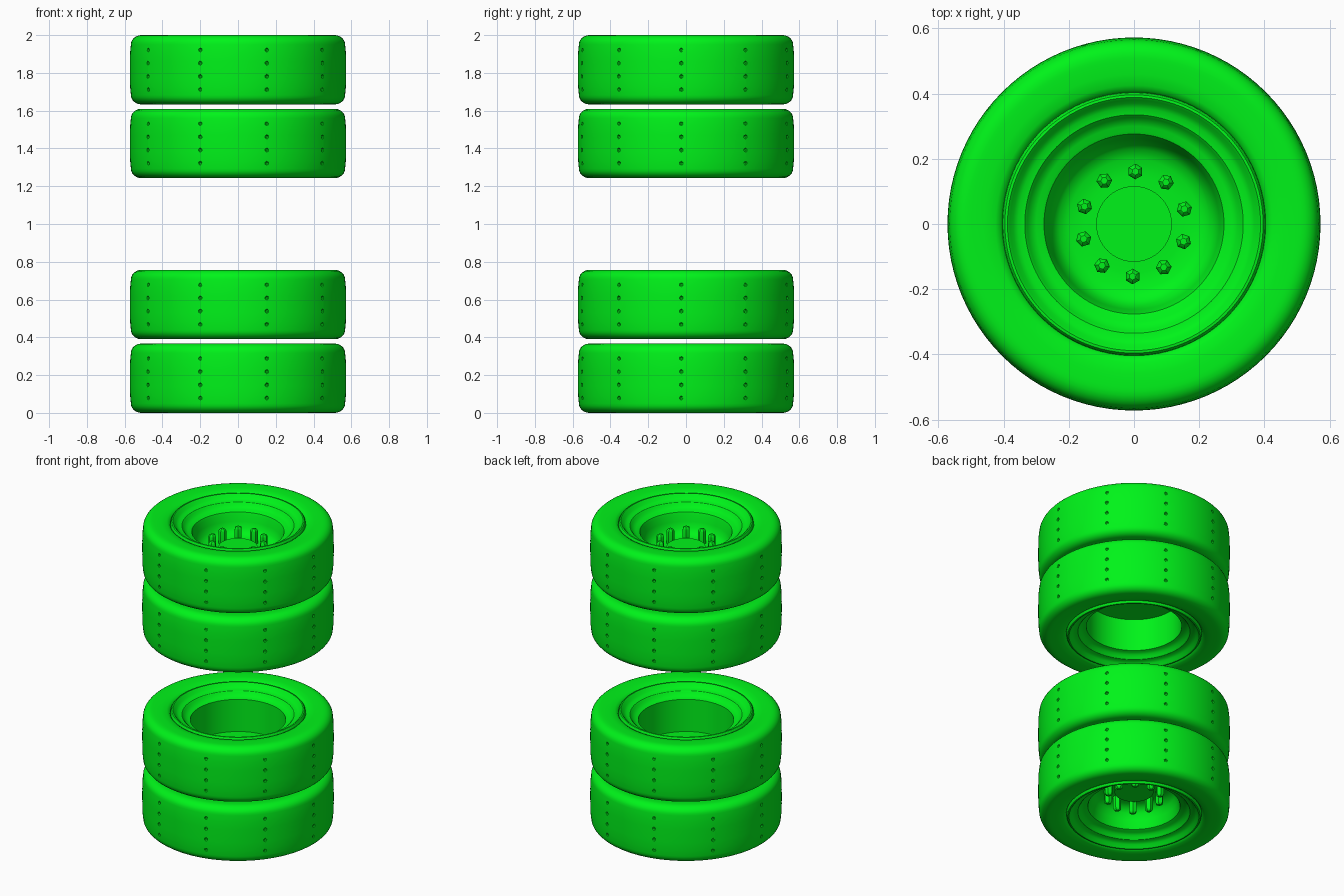
import bpy, bmesh, math
from mathutils import Matrix

if "Cube" in bpy.data.objects:
    bpy.data.objects.remove(bpy.data.objects["Cube"])

W, R = 0.367, 0.572          # tyre width and radius
green = bpy.data.materials.new("green")
green.diffuse_color = (0.0, 0.9, 0.01, 1)
green.use_nodes = True
green.node_tree.nodes["Principled BSDF"].inputs["Base Color"].default_value = green.diffuse_color


def make_object(name, bm):
    bmesh.ops.recalc_face_normals(bm, faces=bm.faces)
    me = bpy.data.meshes.new(name)
    bm.to_mesh(me)
    bm.free()
    me.materials.append(green)
    ob = bpy.data.objects.new(name, me)
    bpy.context.collection.objects.link(ob)
    return ob


def lathe(name, profile, closed, seg=96):
    """Spin an (r, z) profile around z."""
    bm = bmesh.new()
    vs = [bm.verts.new((r, 0, z)) for r, z in profile]
    pairs = list(zip(vs, vs[1:]))
    if closed:
        pairs.append((vs[-1], vs[0]))
    es = [bm.edges.new(p) for p in pairs]
    bmesh.ops.spin(bm, geom=vs + es, cent=(0, 0, 0), axis=(0, 0, 1),
                   angle=2 * math.pi, steps=seg)
    bmesh.ops.remove_doubles(bm, verts=bm.verts, dist=1e-5)
    return make_object(name, bm)


def place(source, name, z, flip):
    """Copy a part to height z, mirrored vertically if flip is set."""
    me = source.data.copy()
    me.transform(Matrix.Diagonal((1, 1, -1 if flip else 1, 1)))
    if flip:
        me.flip_normals()
    ob = bpy.data.objects.new(name, me)
    ob.location.z = z
    bpy.context.collection.objects.link(ob)
    bpy.ops.object.select_all(action='DESELECT')
    ob.select_set(True)
    bpy.context.view_layer.objects.active = ob
    bpy.ops.object.shade_smooth_by_angle(angle=math.radians(35))


# Tyre: outer face at z = 0, back at z = -W
half = [(0.400, -0.03), (0.409, -0.014), (0.425, -0.006), (0.46, -0.001), (0.50, 0)]
half += [(0.512 + 0.055 * math.sin(a), -0.050 + 0.050 * math.cos(a))
         for a in [math.radians(15 * i) for i in range(7)]]
half += [(R - 0.001, -0.09), (R, -0.14)]
tyre = lathe("tyre_base", half + [(r, -W - z) for r, z in reversed(half)], True)

# Small pits in the tread, ten columns of four
bm = bmesh.new()
for k in range(10):
    a = math.radians(-2.5 + 36 * k)
    for j in range(4):
        z = -W / 2 + 0.07 * (j - 1.5)
        bmesh.ops.create_icosphere(bm, subdivisions=1, radius=0.012, matrix=Matrix.Translation(
            (R * math.cos(a), R * math.sin(a), z)))
pits = make_object("pit_cutter", bm)
pits.hide_render = True
mod = tyre.modifiers.new("pits", 'BOOLEAN')
mod.operation, mod.object, mod.solver = 'DIFFERENCE', pits, 'EXACT'
bpy.context.view_layer.update()
cut = bpy.data.meshes.new_from_object(tyre.evaluated_get(bpy.context.evaluated_depsgraph_get()))
tyre.modifiers.clear()
tyre.data = cut

# Rims: shared flange shape, outer one has a dished disc and hub, inner one a deep bore
flange = [(0.405, -0.03), (0.402, -0.012), (0.396, -0.004), (0.388, -0.003), (0.380, -0.010),
          (0.370, -0.024), (0.355, -0.033), (0.335, -0.036), (0.327, -0.044),
          (0.318, -0.058), (0.300, -0.066), (0.285, -0.070)]
back = [(r, -W - z) for r, z in reversed(flange)]
dish = [(0.276, -0.074), (0.270, -0.09), (0.262, -0.13), (0.250, -0.17), (0.230, -0.195),
        (0.200, -0.208), (0.150, -0.212), (0.116, -0.212), (0.116, -0.172), (0, -0.172)]
outer_rim = lathe("outer_rim_base", flange + dish
                  + [(0, -0.235), (0.22, -0.235), (0.265, -0.222), (0.285, -0.20)] + back, True)
inner_rim = lathe("inner_rim_base", flange + [(0.275, -0.072), (0, -0.072), (0, -0.085),
                                              (0.285, -0.085)] + back, True)

# Wheel bolts with hexagonal heads and domed tips
bm = bmesh.new()
bolt = [(0.024, -0.215), (0.024, -0.130), (0.020, -0.121), (0.011, -0.115)]
for k in range(10):
    a = math.radians(16.5 + 36 * k)
    cx, cy = 0.161 * math.cos(a), 0.161 * math.sin(a)
    rings = [[bm.verts.new((cx + r * math.cos(a + i * math.pi / 3),
                            cy + r * math.sin(a + i * math.pi / 3), z)) for i in range(6)]
             for r, z in bolt]
    for lo, hi in zip(rings, rings[1:]):
        for i in range(6):
            bm.faces.new((lo[i], lo[(i + 1) % 6], hi[(i + 1) % 6], hi[i]))
    bm.faces.new(rings[-1])
    bm.faces.new(rings[0][::-1])
bolts = make_object("bolt_base", bm)

# Two mirrored pairs of wheels
for side, flip in (("upper", False), ("lower", True)):
    for kind, top, rim in (("outer", 2.0, outer_rim), ("inner", 1.61, inner_rim)):
        z = 2.0 - top if flip else top
        place(tyre, f"{side}_{kind}_tyre", z, flip)
        place(rim, f"{side}_{kind}_rim", z, flip)
    place(bolts, f"{side}_wheel_bolts", 0.0 if flip else 2.0, flip)

for ob in (tyre, pits, outer_rim, inner_rim, bolts):
    bpy.data.objects.remove(ob)
